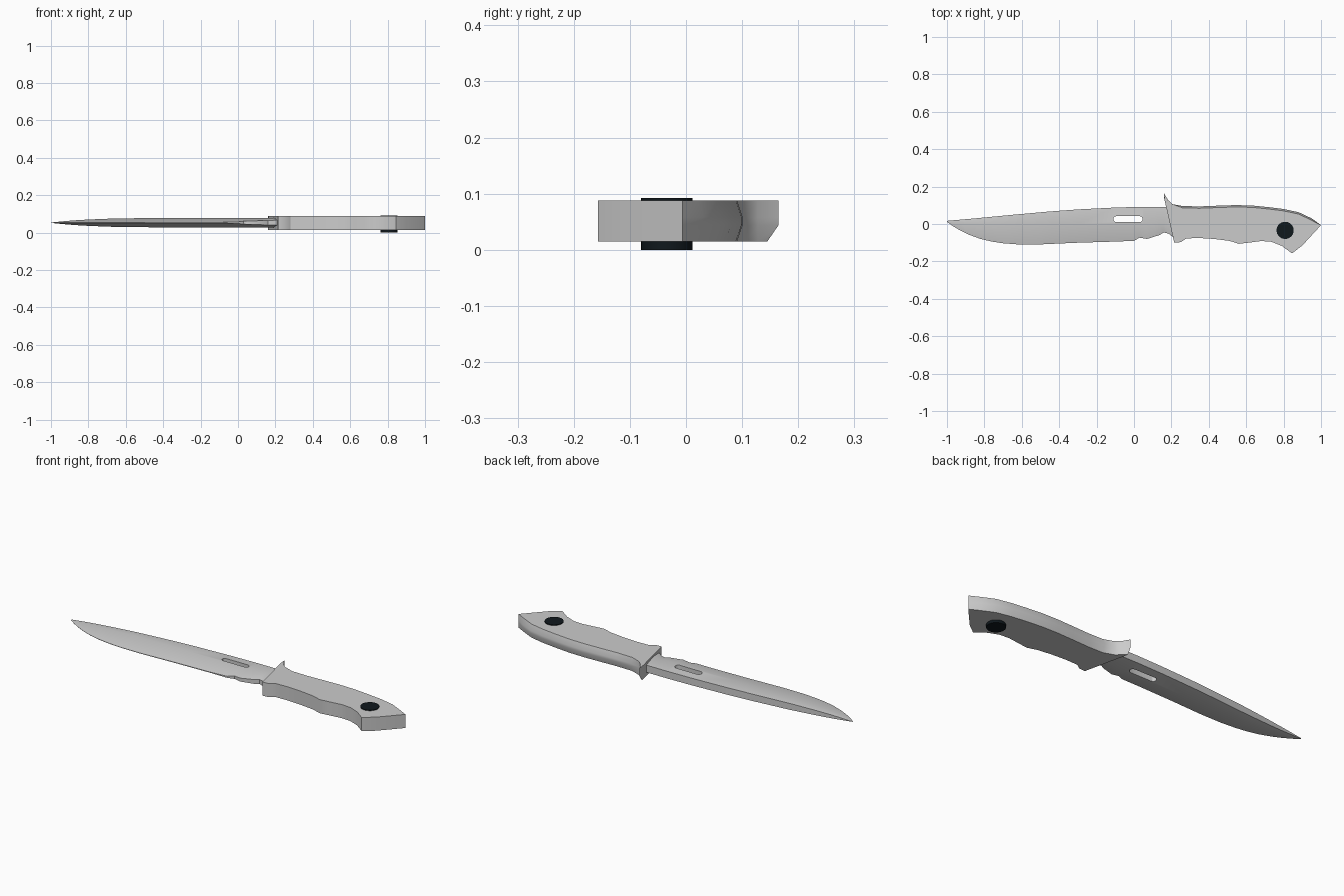
import bpy, bmesh, math

if "Cube" in bpy.data.objects:
    bpy.data.objects.remove(bpy.data.objects["Cube"])

ZC = 0.053  # mid plane of the knife


def material(name, rgb):
    m = bpy.data.materials.new(name)
    m.diffuse_color = (*rgb, 1)
    m.use_nodes = True
    m.node_tree.nodes["Principled BSDF"].inputs["Base Color"].default_value = m.diffuse_color
    return m


steel = material("grey_steel", (0.6, 0.6, 0.6))
black = material("black", (0.005, 0.009, 0.012))


def interp(pts, x):
    for (x0, y0), (x1, y1) in zip(pts, pts[1:]):
        if x <= x1:
            return y0 + (y1 - y0) * max(0, x - x0) / (x1 - x0)
    return pts[-1][1]


def loft(name, rings, mat):
    """Skin equal-length closed rings and cap both ends."""
    bm = bmesh.new()
    rows = [[bm.verts.new(p) for p in r] for r in rings]
    n = len(rows[0])
    for a, b in zip(rows, rows[1:]):
        for i in range(n):
            j = (i + 1) % n
            bm.faces.new((a[i], a[j], b[j], b[i]))
    bm.faces.new(rows[0][::-1])
    bm.faces.new(rows[-1])
    bmesh.ops.recalc_face_normals(bm, faces=bm.faces)
    me = bpy.data.meshes.new(name)
    bm.to_mesh(me)
    bm.free()
    ob = bpy.data.objects.new(name, me)
    bpy.context.collection.objects.link(ob)
    me.materials.append(mat)
    return ob


def activate(ob):
    bpy.ops.object.select_all(action='DESELECT')
    ob.select_set(True)
    bpy.context.view_layer.objects.active = ob


# Blade: lofted along x, thickest at the ridge line, thin at the cutting edge
spine = [(-1, 0.017), (-0.85, 0.03), (-0.64, 0.05), (-0.45, 0.067), (-0.3, 0.078),
         (-0.1, 0.088), (0.05, 0.092), (0.22, 0.092)]
edge = [(-1, 0.011), (-0.97, -0.01), (-0.93, -0.034), (-0.88, -0.058), (-0.82, -0.08),
        (-0.76, -0.094), (-0.7, -0.103), (-0.62, -0.109), (-0.5, -0.109), (-0.3, -0.1),
        (-0.1, -0.094), (0.0, -0.09), (0.03, -0.073), (0.07, -0.08), (0.11, -0.067),
        (0.135, -0.06), (0.16, -0.045), (0.185, -0.052), (0.22, -0.08)]
ridge = [(-1, 0.014), (-0.8, -0.005), (-0.6, 0.0), (0.22, 0.003)]
thick = [(-1, 0.001), (-0.9, 0.011), (-0.8, 0.017), (-0.65, 0.023), (-0.4, 0.025),
         (0.22, 0.026)]
edge_thick = [(-1, 0.0005), (-0.02, 0.002), (0.03, 0.008), (0.22, 0.014)]
rings = []
for x in sorted({p[0] for c in (spine, edge, ridge) for p in c}):
    s, e, r, t = (interp(c, x) for c in (spine, edge, ridge, thick))
    et = min(interp(edge_thick, x), t)
    rings.append([(x, s, ZC + t * .75), (x, r, ZC + t), (x, e, ZC + et),
                  (x, e, ZC - et), (x, r, ZC - t), (x, s, ZC - t * .75)])
blade = loft("blade", rings, steel)

# Rounded slot cut through the blade
slot = []
for cx, a0 in ((0.03, -90), (-0.095, 90)):
    for k in range(7):
        a = math.radians(a0 + 30 * k)
        slot.append((cx + 0.016 * math.cos(a), 0.026 + 0.016 * math.sin(a)))
cutter = loft("slot_cutter", [[(x, y, z) for x, y in slot] for z in (-0.1, 0.2)], steel)
cutter.hide_render = True
mod = blade.modifiers.new("slot", 'BOOLEAN')
mod.operation = 'DIFFERENCE'
mod.solver = 'EXACT'
mod.object = cutter
activate(blade)
bpy.ops.object.modifier_apply(modifier=mod.name)
bpy.data.objects.remove(cutter)

# Handle with guard spike: one outline, back side slightly chamfered
outline = [(0.16, 0.165), (0.163, 0.13), (0.172, 0.09), (0.215, -0.1), (0.25, -0.097),
           (0.28, -0.077), (0.35, -0.075), (0.43, -0.08), (0.51, -0.09), (0.56, -0.106),
           (0.62, -0.099), (0.68, -0.091), (0.735, -0.095), (0.79, -0.117), (0.845, -0.157),
           (0.9, -0.115), (1.0, -0.006), (0.95, 0.03), (0.88, 0.063), (0.8, 0.08),
           (0.72, 0.09), (0.63, 0.099), (0.54, 0.101), (0.45, 0.098), (0.35, 0.094),
           (0.26, 0.096), (0.205, 0.106), (0.182, 0.128)]


def handle_ring(z, inset, cap):
    return [(x, min(y - (inset if y > 0 and x > 0.25 else 0), cap), z) for x, y in outline]


handle = loft("handle", [handle_ring(0.015, 0.01, 0.145), handle_ring(0.044, 0, 0.165),
                         handle_ring(0.058, 0, 0.165), handle_ring(0.088, 0.01, 0.165)], steel)

# Black pin through the pommel
circle = [(0.808 + 0.046 * math.cos(i * math.tau / 32),
           -0.034 + 0.046 * math.sin(i * math.tau / 32)) for i in range(32)]
pin = loft("pommel_pin", [[(x, y, z) for x, y in circle] for z in (0, 0.092)], black)

for ob in (blade, handle, pin):
    activate(ob)
    bpy.ops.object.shade_smooth_by_angle(angle=math.radians(30))
